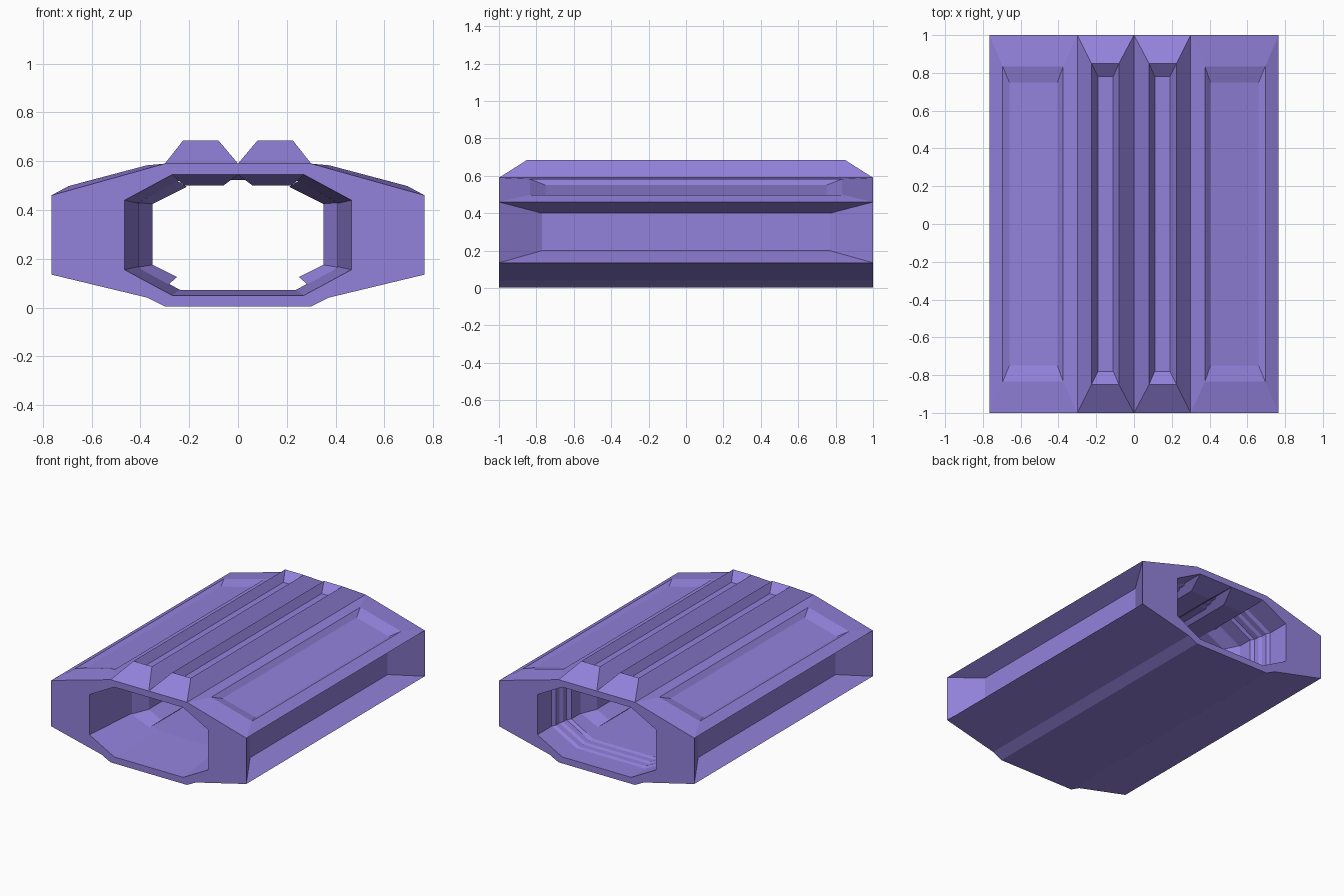
import bpy
import bmesh

if "Cube" in bpy.data.objects:
    bpy.data.objects.remove(bpy.data.objects["Cube"], do_unlink=True)

# Single painted-metal colour
COLOUR = (0.29, 0.22, 0.71, 1.0)
violet = bpy.data.materials.new("violet")
violet.use_nodes = True
violet.diffuse_color = COLOUR
violet.node_tree.nodes["Principled BSDF"].inputs["Base Color"].default_value = COLOUR


def add_object(name, bm, mirror):
    mesh = bpy.data.meshes.new(name)
    bm.to_mesh(mesh)
    bm.free()
    mesh.materials.append(violet)
    obj = bpy.data.objects.new(name, mesh)
    bpy.context.collection.objects.link(obj)
    if mirror:
        mod = obj.modifiers.new("mirror", "MIRROR")
        mod.use_axis[0] = True
        mod.use_mirror_merge = False
    return obj


def bridge(bm, first, second):
    n = len(first)
    for i in range(n):
        j = (i + 1) % n
        bm.faces.new((first[i], first[j], second[j], second[i]))


def stepped_panel(name, *levels):
    """Nested rectangles (edge a, edge b, half length) joined and capped."""
    bm = bmesh.new()
    loops = []
    for a, b, h in levels:
        corners = ((a, -h), (b, -h), (b, h), (a, h))
        loops.append([bm.verts.new((p[0], y, p[1])) for p, y in corners])
    for first, second in zip(loops, loops[1:]):
        bridge(bm, first, second)
    bm.faces.new(loops[-1])
    return add_object(name, bm, True)


def full_profile(half):
    return half + [(-x, z) for x, z in reversed(half)]


# Hull outline and tunnel mouth, running from the floor up the +x side
roof, shoulder, sill = (0.30, 0.59), (0.765, 0.46), (0.765, 0.135)
keel, belly = (0.37, 0.04), (0.30, 0.004)
outline = full_profile([belly, keel, sill, shoulder, roof])
mouth = full_profile([(0.27, 0.05), (0.33, 0.082), (0.465, 0.155),
                      (0.465, 0.44), (0.27, 0.545)])
MID = 0.297

# End frames and stepped tunnel lining: y, width scale, height scale
steps = [(-1, 1, 1), (-0.55, 0.88, 0.91), (0.7, 0.88, 0.91),
         (0.72, 0.93, 0.94), (0.76, 0.93, 0.94), (0.78, 0.96, 0.97),
         (0.82, 0.96, 0.97), (0.84, 1, 1), (1, 1, 1)]
bm = bmesh.new()
rings = [[bm.verts.new((x, -1, z)) for x, z in outline]]
for y, sx, sz in steps:
    rings.append([bm.verts.new((x * sx, y, MID + (z - MID) * sz)) for x, z in mouth])
rings.append([bm.verts.new((x, 1, z)) for x, z in outline])
for first, second in zip(rings, rings[1:]):
    bridge(bm, first, second)
add_object("end_frames_and_tunnel", bm, False)

# Outer hull skin
stepped_panel("roof_ridge", ((0, 0.59), roof, 1),
              ((0.08, 0.685), (0.225, 0.685), 0.85),
              ((0.11, 0.63), (0.19, 0.63), 0.78))
stepped_panel("shoulder_panel", (roof, shoulder, 1),
              ((0.375, 0.583), (0.695, 0.498), 0.835),
              ((0.405, 0.55), (0.66, 0.485), 0.75))
stepped_panel("side_recess", (shoulder, sill, 1),
              ((0.635, 0.40), (0.635, 0.20), 0.77))
stepped_panel("lower_hull", (sill, keel, 1))
stepped_panel("keel_strip", (keel, belly, 1))
stepped_panel("belly_plate", (belly, (0, belly[1]), 1))

# Raised panels inside the tunnel
stepped_panel("ceiling_beam", ((0.27, 0.545), (0, 0.545), 1),
              ((0.22, 0.50), (0.06, 0.50), 0.85))
stepped_panel("wall_panel", ((0.41, 0.165), (0.41, 0.43), 0.6),
              ((0.35, 0.175), (0.35, 0.425), 0.5))
stepped_panel("lower_rail", ((0.29, 0.09), (0.41, 0.165), 0.6),
              ((0.25, 0.125), (0.35, 0.175), 0.5))
stepped_panel("upper_rail", ((0.41, 0.43), (0.25, 0.52), 0.6),
              ((0.35, 0.425), (0.21, 0.495), 0.5))
